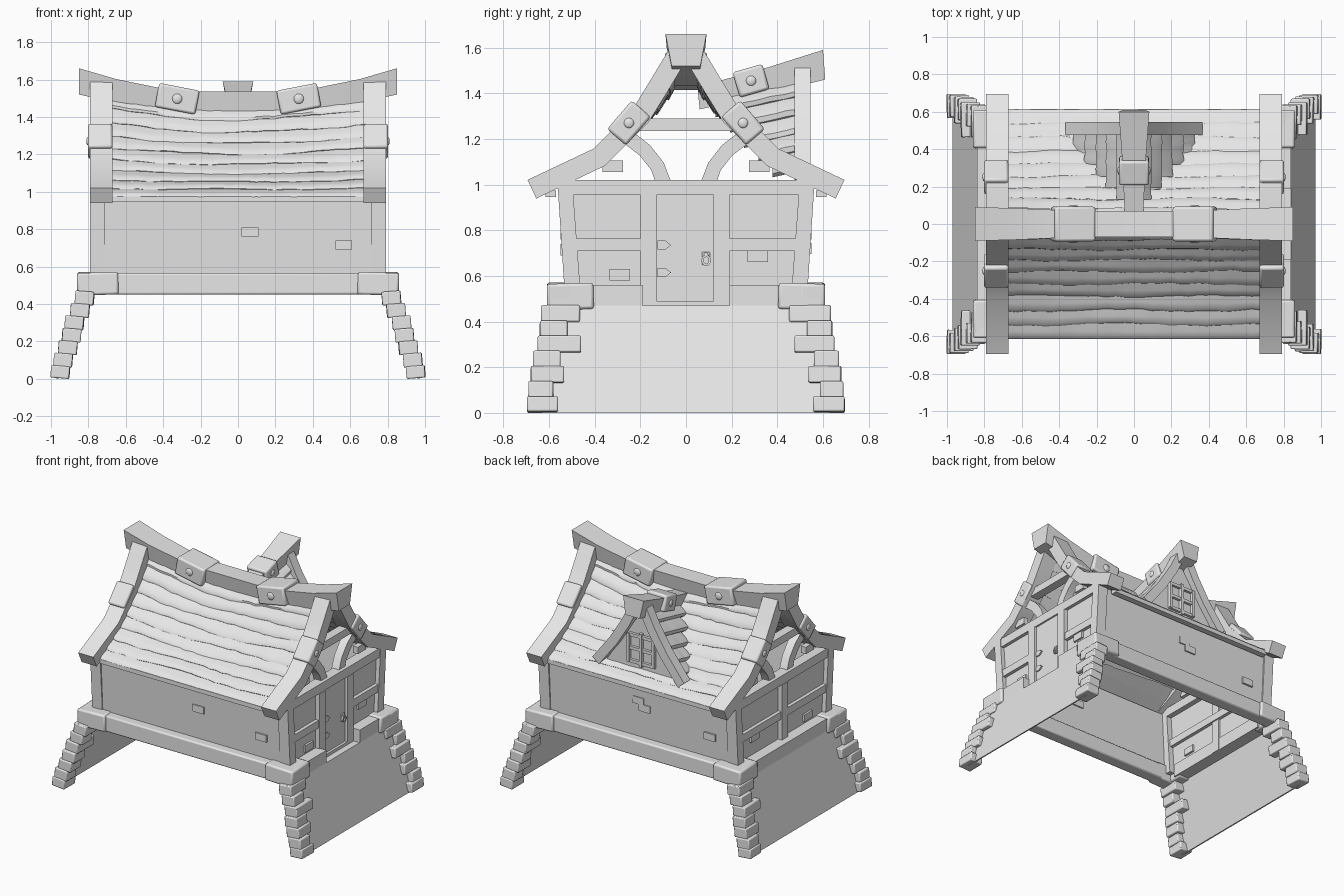
import bpy, bmesh, math, random
from mathutils import Vector

random.seed(4)
if "Cube" in bpy.data.objects:
    bpy.data.objects.remove(bpy.data.objects["Cube"], do_unlink=True)

grey = bpy.data.materials.new("plain_grey")
grey.use_nodes = True
grey.diffuse_color = (0.8, 0.8, 0.8, 1)
grey.node_tree.nodes["Principled BSDF"].inputs["Base Color"].default_value = (0.8, 0.8, 0.8, 1)
built = []


def finish(name, bm, bevel=0):
    bmesh.ops.recalc_face_normals(bm, faces=bm.faces)
    mesh = bpy.data.meshes.new(name)
    bm.to_mesh(mesh)
    bm.free()
    mesh.materials.append(grey)
    ob = bpy.data.objects.new(name, mesh)
    bpy.context.collection.objects.link(ob)
    if bevel:
        mod = ob.modifiers.new("bevel", "BEVEL")
        mod.width, mod.segments = bevel, 2
    built.append(ob)
    return ob


def loft(name, *strips, bevel=0):
    """Each strip is a list of rings of points, skinned and capped."""
    bm = bmesh.new()
    for rings in strips:
        vs = [[bm.verts.new(p) for p in r] for r in rings]
        n = len(vs[0])
        for a, b in zip(vs, vs[1:]):
            for i in range(n):
                j = (i + 1) % n
                bm.faces.new((a[i], a[j], b[j], b[i]))
        bm.faces.new(vs[0])
        bm.faces.new(vs[-1])
    return finish(name, bm, bevel)


def span(name, x, y, z, bevel=0):
    """Box between pairs of limits."""
    return loft(name, [[(x[0], y[0], h), (x[1], y[0], h), (x[1], y[1], h), (x[0], y[1], h)] for h in z], bevel=bevel)


def box(name, c, s, rot=(0, 0, 0), bevel=0):
    ob = span(name, *[(-d / 2, d / 2) for d in s], bevel=bevel)
    ob.location, ob.rotation_euler = c, rot


def ribbon(name, path, half, lo, hi, plane):
    """Plank following a 2D path, extruded from lo to hi across the plane."""
    pts = [Vector(p) for p in path]
    place = (lambda p, w: (w, p.x, p.y)) if plane == "yz" else (lambda p, w: (p.x, w, p.y))
    rings = []
    for i, p in enumerate(pts):
        d = (pts[min(i + 1, len(pts) - 1)] - pts[max(i - 1, 0)]).normalized()
        n = Vector((-d.y, d.x)) * half
        rings.append([place(p - n, lo), place(p + n, lo), place(p + n, hi), place(p - n, hi)])
    loft(name, rings)


def rivet(name, c, r, axis):
    """Domed stud flattened along one axis."""
    bm = bmesh.new()
    bmesh.ops.create_uvsphere(bm, u_segments=12, v_segments=8, radius=r)
    for v in bm.verts:
        v.co[axis] *= 0.4
    finish(name, bm).location = c


def along(path, t):
    """Point at fraction t of a 2D path."""
    pts = [Vector(p) for p in path]
    t *= sum((b - a).length for a, b in zip(pts, pts[1:]))
    for a, b in zip(pts, pts[1:]):
        if t <= (b - a).length or b is pts[-1]:
            return a + (b - a).normalized() * t
        t -= (b - a).length


def shingle(top, low, n, lift):
    """Cross-section of one course with a rounded lower lip."""
    return [top + n * 0.003, top.lerp(low, 0.55) + n * lift * 0.8, top.lerp(low, 0.85) + n * lift,
            low + n * lift * 0.55, low - n * 0.006]


# Stone base: sloped end panels and stepped corner stacks
outer = [(1.0, 0.695), (0.985, 0.69), (0.96, 0.68), (0.94, 0.67), (0.925, 0.65), (0.895, 0.64), (0.87, 0.635)]
lengths = [0.135, 0.11, 0.135, 0.12, 0.18, 0.11, 0.17]
for sx in (-1, 1):
    end = "right" if sx < 0 else "left"
    loft(end + "_base_panel", [[(sx * x, y, z) for x, z in ((0.97, 0), (0.84, 0.47), (0.83, 0.47), (0.96, 0))]
                               for y in (-0.63, 0.63)])
    for sy in (-1, 1):
        side = end + ("_front" if sy < 0 else "_back")
        h = 0.465 / len(outer)
        for k, ((ox, oy), ln) in enumerate(zip(outer, lengths)):
            ln += random.uniform(-0.012, 0.012)
            box(side + "_stone", (sx * (ox - 0.05), sy * (oy - ln / 2), (k + 0.5) * h + (0.003 if k == 0 else 0)),
                (0.1, ln, h * (1 if k == 0 else 1.1)), (0, sx * -0.08, random.uniform(-0.03, 0.03)), 0.007)
        box(side + "_cap_stone", (sx * 0.75, sy * 0.555, 0.508), (0.22, 0.11, 0.12), (0, sx * 0.03, 0), 0.012)
        box(side + "_cap_stone_end", (sx * 0.805, sy * 0.505, 0.51), (0.11, 0.2, 0.115), (sy * -0.03, 0, 0), 0.012)

        # Corner post, leaning outward
        loft(side + "_post", [[(sx * x, sy * y, z) for x, y in ((0.71, a), (0.79, a), (0.79, b), (0.71, b))]
                              for a, b, z in ((0.46, 0.53, 0.5), (0.5, 0.565, 1.04))])

# Sills and wall sheets
for s in (-1, 1):
    side, end = ("front" if s < 0 else "back"), ("right" if s < 0 else "left")
    span(side + "_sill", (-0.68, 0.68), sorted((s * 0.5, s * 0.592)), (0.45, 0.565), 0.01)
    loft(side + "_wall", [[(x, s * y, z) for y, z in ((0.525, 0.5), (0.55, 0.99), (0.54, 0.99), (0.515, 0.5))]
                          for x in (-0.76, 0.76)])
    loft(end + "_wall", [[(s * x, y, z) for y, z in ((-0.5, 0.47), (0.5, 0.47), (0.53, 1.0), (-0.53, 1.0))]
                         for x in (0.75, 0.76)])
    span(side + "_eave_plank", (-0.68, 0.68), sorted((s * 0.57, s * 0.615)), (0.945, 0.975))

    # End wall framing
    span(end + "_top_beam", sorted((s * 0.71, s * 0.785)), (-0.52, 0.52), (0.955, 1.02))
    for t in (-1, 1):
        gap = 0.19 if s > 0 else 0
        span(end + "_sill", sorted((s * 0.74, s * 0.84)), sorted((t * gap, t * 0.45)), (0.465, 0.56))
        span(end + "_mid_beam", sorted((s * 0.725, s * 0.785)), sorted((t * gap, t * 0.49)), (0.71, 0.765))
        ribbon(end + "_curved_brace", [(t * 0.095, 1.0), (t * 0.125, 1.08), (t * 0.18, 1.15), (t * 0.27, 1.22)],
               0.032, *sorted((s * 0.7, s * 0.76)), "yz")
        box(end + "_gable_brick", (s * 0.745, t * 0.32, 1.08), (0.04, 0.09, 0.05))
    span(end + "_collar_beam", sorted((s * 0.7, s * 0.765)), (-0.23, 0.23), (1.235, 1.29))

    # Bent barge boards with clamps
    for t in (-1, 1):
        ribbon(end + "_barge_board", [(t * y, z) for y, z in
               ((0.675, 0.98), (0.38, 1.12), (0.2, 1.3), (0.12, 1.43), (0.03, 1.58))],
               0.045, *sorted((s * 0.67, s * 0.79)), "yz")
        box(end + "_barge_clamp", (s * 0.737, t * 0.25, 1.27), (0.13, 0.165, 0.11), (t * -0.86, 0, 0), 0.012)
        rivet(end + "_barge_rivet", (s * 0.802, t * 0.25, 1.27), 0.022, 0)

# Door side: frame posts reaching the base, door, hinges and handle
for y in (-0.165, 0.155):
    span("door_post", (0.74, 0.79), (y - 0.035, y + 0.035), (0.465, 0.955))
span("door", (0.75, 0.772), (-0.13, 0.12), (0.47, 0.955))
span("door_step", (0.75, 0.79), (-0.13, 0.12), (0.465, 0.49))
span("door_ledge", (0.75, 0.84), (-0.19, 0.19), (0.455, 0.468))
for z in (0.615, 0.735):
    loft("door_hinge", [[(x, y, z + h) for y, h in
         ((-0.125, -0.02), (-0.09, -0.02), (-0.065, 0), (-0.09, 0.02), (-0.125, 0.02))] for x in (0.77, 0.782)])
span("handle_plate", (0.77, 0.781), (0.07, 0.105), (0.65, 0.705), 0.004)
ribbon("handle_ring", [(0.088 + 0.016 * math.sin(a * math.pi / 6), 0.668 + 0.02 * math.cos(a * math.pi / 6))
                       for a in range(13)], 0.005, 0.78, 0.79, "yz")
rivet("handle_knob", (0.783, 0.088, 0.692), 0.01, 0)

# Opposite end has one centre post
span("centre_post", (-0.79, -0.735), (-0.035, 0.035), (0.465, 0.955))

# Raised wall bricks
for x, z in ((0.065, 0.785), (0.565, 0.715)):
    box("front_brick", (x, -0.534, z), (0.09, 0.03, 0.05))
for x, z in ((0.0, 0.83), (-0.05, 0.785), (-0.57, 0.72)):
    box("back_brick", (x, 0.534, z), (0.09, 0.03, 0.05))
for y, z in ((-0.29, 0.605), (0.315, 0.685)):
    for s in (-1, 1):
        box("end_brick", (s * 0.755, y, z), (0.04, 0.09, 0.05))

# Main roof: overlapping wavy shingle rows sagging in the middle
slope = [(0.03, 1.5), (0.1, 1.385), (0.2, 1.265), (0.38, 1.1), (0.61, 0.965)]
ROWS = 9
for s in (-1, 1):
    strips = []
    for k in range(ROWS):
        rings = []
        wave = random.uniform(0, 6)
        for i in range(29):
            x = -0.68 + 1.36 * i / 28
            wob = 0.01 * math.sin(wave + x * 7) + random.uniform(-0.006, 0.006)
            top = along(slope, max(0, (k - 0.25) / ROWS))
            low = along(slope, min(1, (k + 1) / ROWS + (wob if k < ROWS - 1 else 0)))
            d = (low - top).normalized()
            ring = shingle(top, low, Vector((-d.y, d.x)), 0.018 + random.uniform(-0.003, 0.003))
            rings.append([(x, s * p.x, p.y + 0.06 * ((x / 0.68) ** 2 - 0.8) * (p.y - 0.96) / 0.5) for p in ring])
        strips.append(rings)
    loft("front_roof_shingles" if s < 0 else "back_roof_shingles", *strips)

# Main ridge beam, swept up at both ends
ridge = [(0.85, 1.66, 1.52, 0.09), (0.65, 1.602, 1.475, 0.085), (0.42, 1.555, 1.435, 0.075), (0.2, 1.535, 1.415, 0.07)]
ridge = [(-x, *r) for x, *r in ridge] + [(x, *r) for x, *r in ridge[::-1]]
loft("ridge_beam", [[(x, -w * 0.7, b), (x, w * 0.7, b), (x, w, t), (x, -w, t)] for x, t, b, w in ridge])
for s in (-1, 1):
    box("ridge_clamp", (s * 0.325, 0, 1.497), (0.22, 0.185, 0.13), (0, s * -0.19, 0), 0.012)
    for t in (-1, 1):
        rivet("ridge_rivet", (s * 0.325, t * 0.092, 1.497), 0.027, 1)

# Dormer: ridge beam, clamp, barge boards and gable wall
loft("dormer_ridge", [[(-w * 0.7, y + 0.01, b), (w * 0.7, y + 0.01, b), (w, y, t), (-w, y, t)]
                      for y, t, b, w in ((0.05, 1.43, 1.33, 0.05), (0.3, 1.495, 1.385, 0.06), (0.6, 1.59, 1.46, 0.082))])
box("dormer_clamp", (0, 0.285, 1.455), (0.16, 0.135, 0.115), (0.28, 0, 0), 0.012)
for s in (-1, 1):
    rivet("dormer_rivet", (s * 0.08, 0.285, 1.455), 0.022, 0)
    ribbon("dormer_barge_board", [(s * 0.34, 1.03), (s * 0.2, 1.21), (s * 0.1, 1.37), (s * 0.02, 1.53)],
           0.033, 0.475, 0.545, "xz")
loft("dormer_wall", [[(-0.29, y, 1.03), (0.29, y, 1.03), (0, y, 1.46)] for y in (0.49, 0.5)])

# Dormer window: frame, mullion and crossbars
for x in (-0.1, 0, 0.1):
    box("window_upright", (x, 0.508, 1.18), (0.022, 0.03, 0.2 if x else 0.24))
for z in (1.085, 1.18, 1.275):
    box("window_bar", (0, 0.506, z), (0.22, 0.026, 0.022))

# Dormer shingles run back until they meet the main roof
pitch = [(0.02, 1.46), (0.1, 1.34), (0.2, 1.2), (0.31, 1.06)]
COURSES = 5
for s in (-1, 1):
    strips = []
    for k in range(COURSES):
        top, low = along(pitch, max(0, k - 0.25) / COURSES), along(pitch, (k + 1) / COURSES)
        back = 0.13 + 0.25 * k / (COURSES - 1)
        rings = []
        for i in range(7):
            y = back + (0.49 - back) * i / 6
            ring = shingle(top, low, Vector((0.8, 0.6)), 0.034 + random.uniform(-0.006, 0.006))
            rings.append([(s * p.x, y, p.y - 0.22 * (0.49 - y)) for p in ring])
        strips.append(rings)
    loft("dormer_shingles", *strips)

# Soft shading on rounded parts, sharp edges kept
for ob in bpy.context.selected_objects:
    ob.select_set(False)
for ob in built:
    ob.select_set(True)
bpy.context.view_layer.objects.active = built[0]
bpy.ops.object.shade_smooth_by_angle(angle=math.radians(40))
